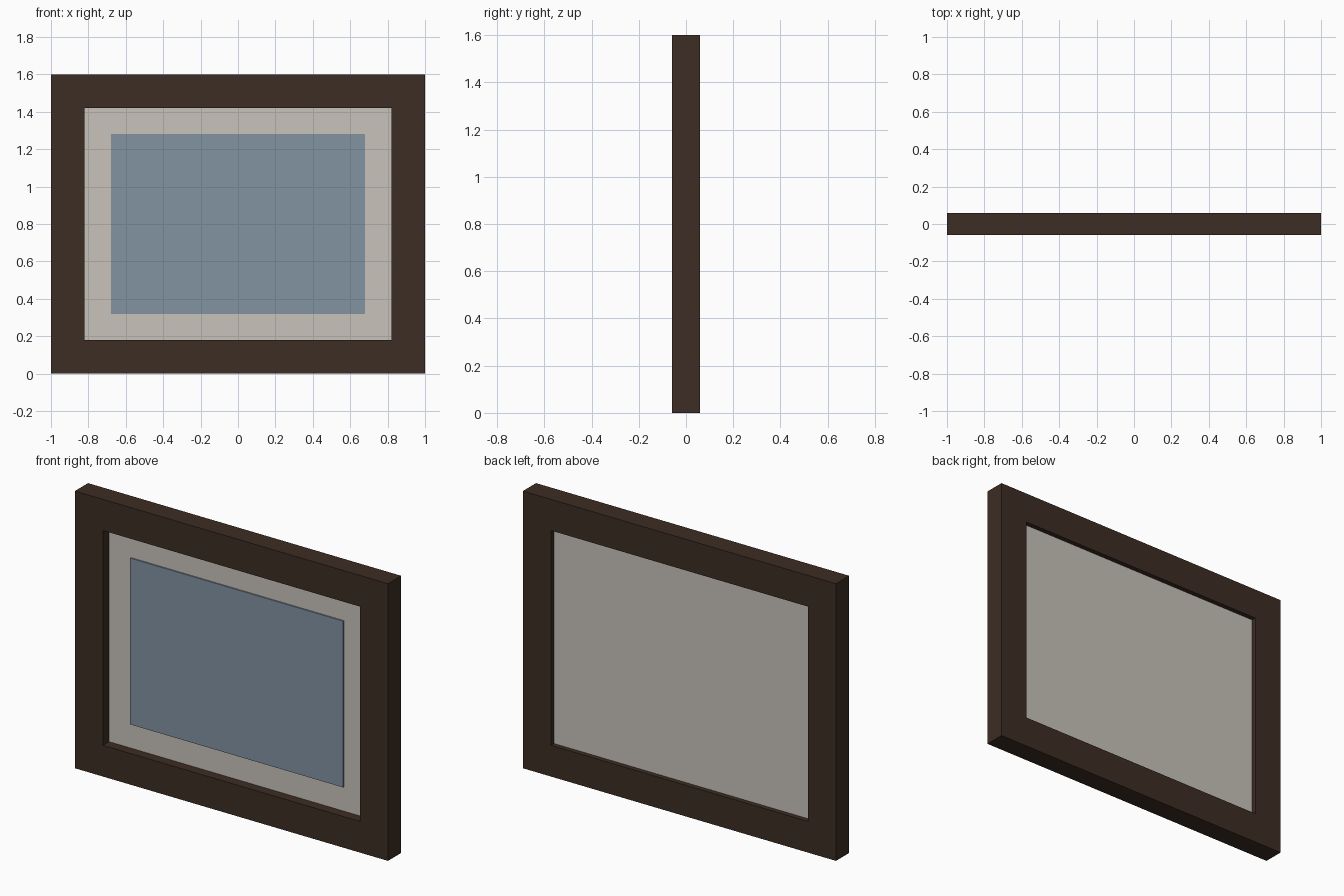
import bpy, bmesh

if "Cube" in bpy.data.objects:
    bpy.data.objects.remove(bpy.data.objects["Cube"])


def material(name, rgb):
    m = bpy.data.materials.new(name)
    m.diffuse_color = (*rgb, 1)
    m.use_nodes = True
    m.node_tree.nodes["Principled BSDF"].inputs["Base Color"].default_value = m.diffuse_color
    return m


def finish(name, bm, mat):
    bmesh.ops.recalc_face_normals(bm, faces=bm.faces)
    mesh = bpy.data.meshes.new(name)
    bm.to_mesh(mesh)
    bm.free()
    mesh.materials.append(mat)
    obj = bpy.data.objects.new(name, mesh)
    bpy.context.collection.objects.link(obj)
    return obj


def panel(name, half_x, half_z, y0, y1, mat):
    """Flat board centred on the frame, spanning y0 to y1."""
    bm = bmesh.new()
    bmesh.ops.create_cube(bm, size=1)
    for v in bm.verts:
        v.co = (v.co.x * 2 * half_x,
                (y0 + y1) / 2 + v.co.y * (y1 - y0),
                MID_Z + v.co.z * 2 * half_z)
    return finish(name, bm, mat)


def ring(name, outer, inner, y0, y1, mat):
    """Rectangular frame with mitred corners, swept from four cross-sections."""
    bm = bmesh.new()
    sections = []
    for sx, sz in ((-1, -1), (1, -1), (1, 1), (-1, 1)):
        sections.append([bm.verts.new((sx * h[0], y, MID_Z + sz * h[1]))
                         for h, y in ((outer, y0), (outer, y1), (inner, y1), (inner, y0))])
    for i in range(4):
        a, b = sections[i], sections[(i + 1) % 4]
        for j in range(4):
            k = (j + 1) % 4
            bm.faces.new((a[j], b[j], b[k], a[k]))
    return finish(name, bm, mat)


MID_Z = 0.8
wood = material("dark_wood", (0.045, 0.026, 0.017))
card = material("warm_card", (0.578, 0.539, 0.491))
print_blue = material("dusty_blue", (0.223, 0.292, 0.361))

# Wooden surround
ring("frame", (1.0, 0.8), (0.82, 0.62), -0.06, 0.06, wood)
# Recessed mount board, also seen from behind
panel("mount_board", 0.82, 0.62, -0.004, 0.032, card)
# Thin picture on the mount
panel("picture", 0.68, 0.48, -0.012, -0.004, print_blue)
